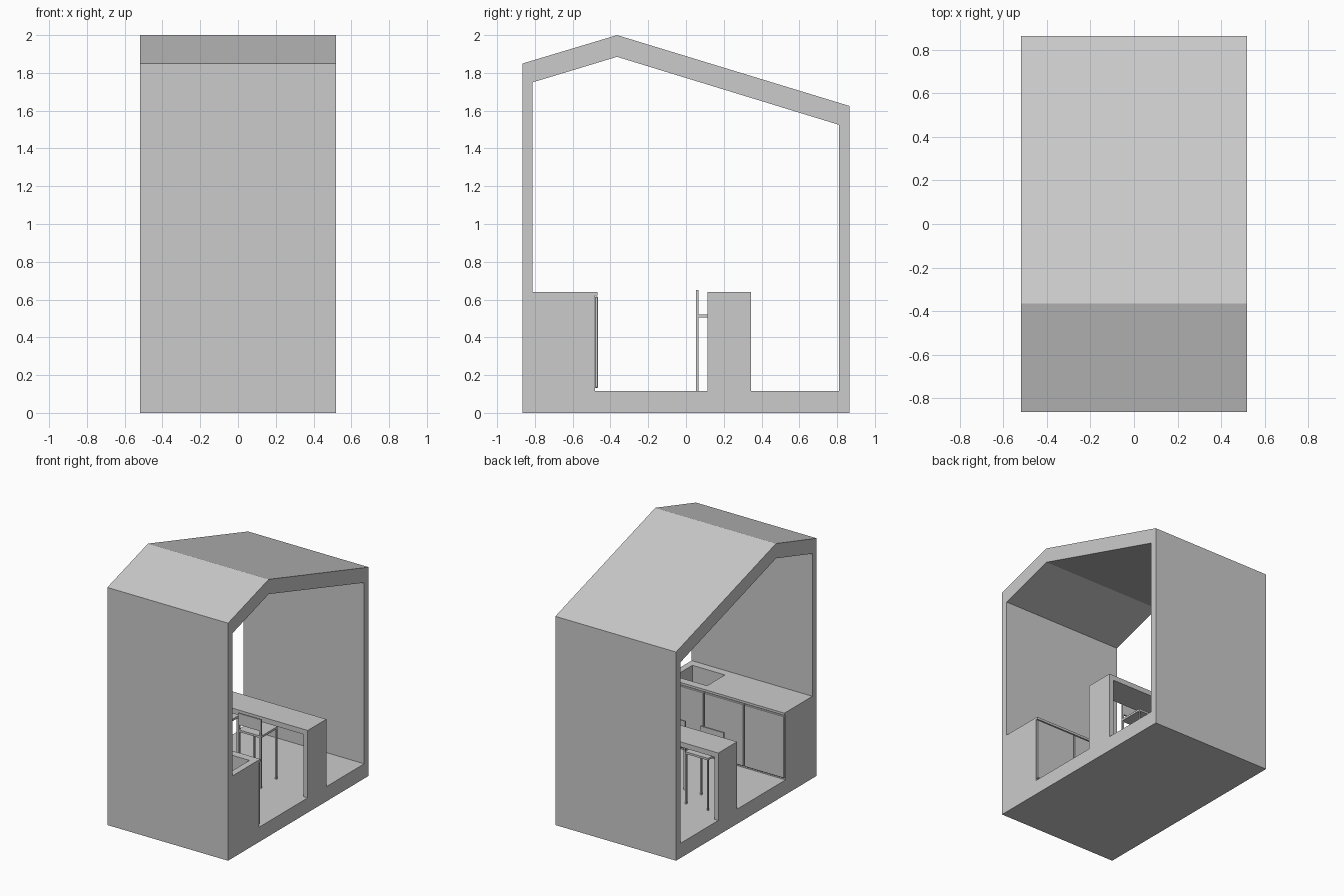
import bpy, bmesh
from mathutils import Vector

cube = bpy.data.objects.get("Cube")
if cube:
    bpy.data.objects.remove(cube, do_unlink=True)

grey = bpy.data.materials.new("plain_grey")
grey.use_nodes = True
COLOUR = (0.6, 0.6, 0.6, 1)
grey.diffuse_color = COLOUR
grey.node_tree.nodes["Principled BSDF"].inputs["Base Color"].default_value = COLOUR

HALF = 0.52      # half width of the house slice
FLOOR = 0.115    # top of the floor slab
TOP = 0.64       # worktop height


def finish(name, bm):
    bmesh.ops.recalc_face_normals(bm, faces=bm.faces)
    mesh = bpy.data.meshes.new(name)
    bm.to_mesh(mesh)
    bm.free()
    mesh.materials.append(grey)
    obj = bpy.data.objects.new(name, mesh)
    bpy.context.collection.objects.link(obj)
    return obj


def box(name, x, y, z, bevel=0):
    """Box from (min, max) pairs."""
    bm = bmesh.new()
    bmesh.ops.create_cube(bm, size=1)
    for v in bm.verts:
        v.co = [lo + (c + 0.5) * (hi - lo) for c, (lo, hi) in zip(v.co, (x, y, z))]
    if bevel:
        bmesh.ops.bevel(bm, geom=bm.edges[:], offset=bevel, segments=1, affect='EDGES')
    return finish(name, bm)


def cut(obj, cutter):
    """Subtract the cutter and remove it."""
    mod = obj.modifiers.new("cut", 'BOOLEAN')
    mod.operation = 'DIFFERENCE'
    mod.solver = 'EXACT'
    mod.object = cutter
    bpy.context.view_layer.objects.active = obj
    bpy.ops.object.modifier_apply(modifier=mod.name)
    bpy.data.objects.remove(cutter, do_unlink=True)


# House shell: a ring between outer and inner gable profiles, extruded across x
outer = [(-0.865, 0), (-0.865, 1.85), (-0.365, 2), (0.865, 1.625), (0.865, 0)]
inner = [(-0.812, FLOOR), (-0.812, 1.75), (-0.365, 1.885), (0.81, 1.525), (0.81, FLOOR)]
bm = bmesh.new()
rings = [[bm.verts.new((-HALF, y, z)) for y, z in loop] for loop in (outer, inner)]
for i in range(len(outer)):
    j = (i + 1) % len(outer)
    bm.faces.new((rings[0][i], rings[0][j], rings[1][j], rings[1][i]))
out = bmesh.ops.extrude_face_region(bm, geom=bm.faces[:])
verts = [g for g in out["geom"] if isinstance(g, bmesh.types.BMVert)]
bmesh.ops.translate(bm, verts=verts, vec=Vector((2 * HALF, 0, 0)))
finish("house_shell", bm)

# Kitchen cabinet along the front wall, with worktop and sunken basin
cabinet = box("kitchen_cabinet", (-HALF, HALF), (-0.812, -0.482), (FLOOR, TOP))
cut(cabinet, box("basin_cutter", (0.19, 0.47), (-0.75, -0.53), (0.48, 0.8)))
box("worktop_edge", (-HALF, HALF), (-0.482, -0.468), (0.622, TOP))
door = 2 * HALF / 3
for i in range(3):
    left = -HALF + i * door
    gap_l, gap_r = (0.003 if i > 0 else 0), (0.003 if i < 2 else 0)
    box(f"cabinet_door_{i + 1}", (left + gap_l, left + door - gap_r),
        (-0.482, -0.465), (0.132, 0.616), 0.004)

# Island table: slab top on two end panels
Y_ISLAND = (0.115, 0.345)
box("island_top", (-HALF, HALF), Y_ISLAND, (TOP - 0.04, TOP))
for side, x in (("right", (-HALF, -HALF + 0.035)), ("left", (HALF - 0.035, HALF))):
    box(f"island_end_{side}", x, Y_ISLAND, (FLOOR, TOP - 0.04))

# Two bar stools: legs, seat and low backrest
T = 0.006
for n, cx in enumerate((-0.268, 0.062), 1):
    x0, x1, y0, y1 = cx - 0.1, cx + 0.1, 0.053, 0.253
    for sx, x in (("right", x0), ("left", x1 - 2 * T)):
        box(f"stool_{n}_back_leg_{sx}", (x, x + 2 * T), (y0, y0 + 2 * T), (FLOOR, 0.65))
        box(f"stool_{n}_front_leg_{sx}", (x, x + 2 * T), (y1 - 2 * T, y1), (FLOOR, 0.506))
    box(f"stool_{n}_seat", (x0, x1), (y0, y1), (0.506, 0.522))
    box(f"stool_{n}_backrest", (x0 + 2 * T, x1 - 2 * T), (y0, y0 + 2 * T), (0.56, 0.65))
